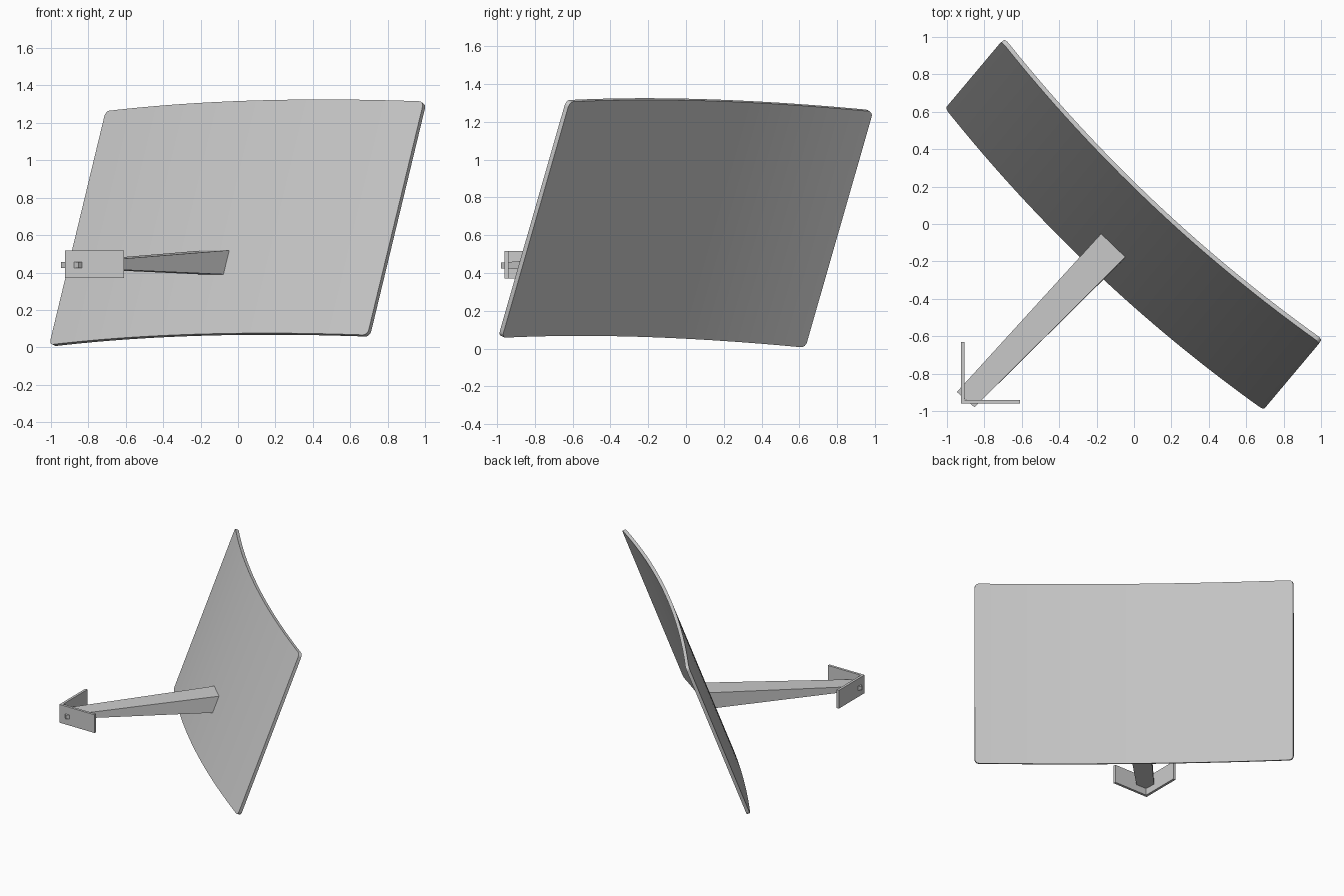
import bpy, bmesh, math
from mathutils import Vector

if "Cube" in bpy.data.objects:
    bpy.data.objects.remove(bpy.data.objects["Cube"])


def make_object(name, bm):
    bmesh.ops.recalc_face_normals(bm, faces=bm.faces[:])
    mesh = bpy.data.meshes.new(name)
    bm.to_mesh(mesh)
    bm.free()
    obj = bpy.data.objects.new(name, mesh)
    bpy.context.collection.objects.link(obj)
    return obj


def loft(name, sections):
    """Solid skinned through matching closed sections, capped at both ends."""
    bm = bmesh.new()
    rings = [[bm.verts.new(p) for p in s] for s in sections]
    for a, b in zip(rings, rings[1:]):
        for i in range(len(a)):
            j = (i + 1) % len(a)
            bm.faces.new((a[i], a[j], b[j], b[i]))
    bm.faces.new(rings[0])
    bm.faces.new(rings[-1])
    return make_object(name, bm)


# Panel frame: along its width, up its leaning height, and out of its front
across = Vector((1.70, -1.61, 0.052)).normalized()
up = Vector((0.30, 0.36, 1.25))
up = (up - across * up.dot(across)).normalized()
out = across.cross(up).normalized()
if out.y > 0:
    out = -out
CENTRE = Vector((0, 0, 0.66))
HALF_W, HALF_H, SAG, THICK, R = 1.17, 0.667, 0.088, 0.025, 0.03

# Column positions: fine in the rounded corners, even between them
corner = [(HALF_W - R + R * math.sin(a), HALF_H - R + R * math.cos(a))
          for a in [math.radians(d) for d in (0, 22, 45, 67, 90)]]
inner = HALF_W - R
columns = [(-s, h) for s, h in reversed(corner)]
columns += [(-inner + 2 * inner * i / 32, HALF_H) for i in range(1, 32)]
columns += corner


def panel_section(s, h):
    u = s / HALF_W
    slope = -2 * SAG * u / HALF_W
    normal = (out - across * slope).normalized() * THICK / 2
    mid = CENTRE + across * s + out * SAG * (1 - u * u)
    return [mid - up * h - normal, mid + up * h - normal,
            mid + up * h + normal, mid - up * h + normal]


# Curved leaning panel
panel = loft("curved_panel", [panel_section(s, h) for s, h in columns])
bpy.context.view_layer.objects.active = panel
panel.select_set(True)
bpy.ops.object.shade_smooth_by_angle(angle=math.radians(30))

# Tapered arm from the bracket to the panel front
loft("support_arm", [
    [(-0.947, -0.898, 0.425), (-0.853, -0.98, 0.425),
     (-0.853, -0.98, 0.455), (-0.947, -0.898, 0.455)],
    [(-0.197, -0.077, 0.39), (-0.067, -0.202, 0.39),
     (-0.035, -0.165, 0.52), (-0.165, -0.04, 0.52)],
])

# L-shaped corner bracket
profile = [(-0.925, -0.96), (-0.61, -0.96), (-0.61, -0.94),
           (-0.905, -0.94), (-0.905, -0.63), (-0.925, -0.63)]
loft("corner_bracket", [[(x, y, z) for x, y in profile] for z in (0.37, 0.517)])
